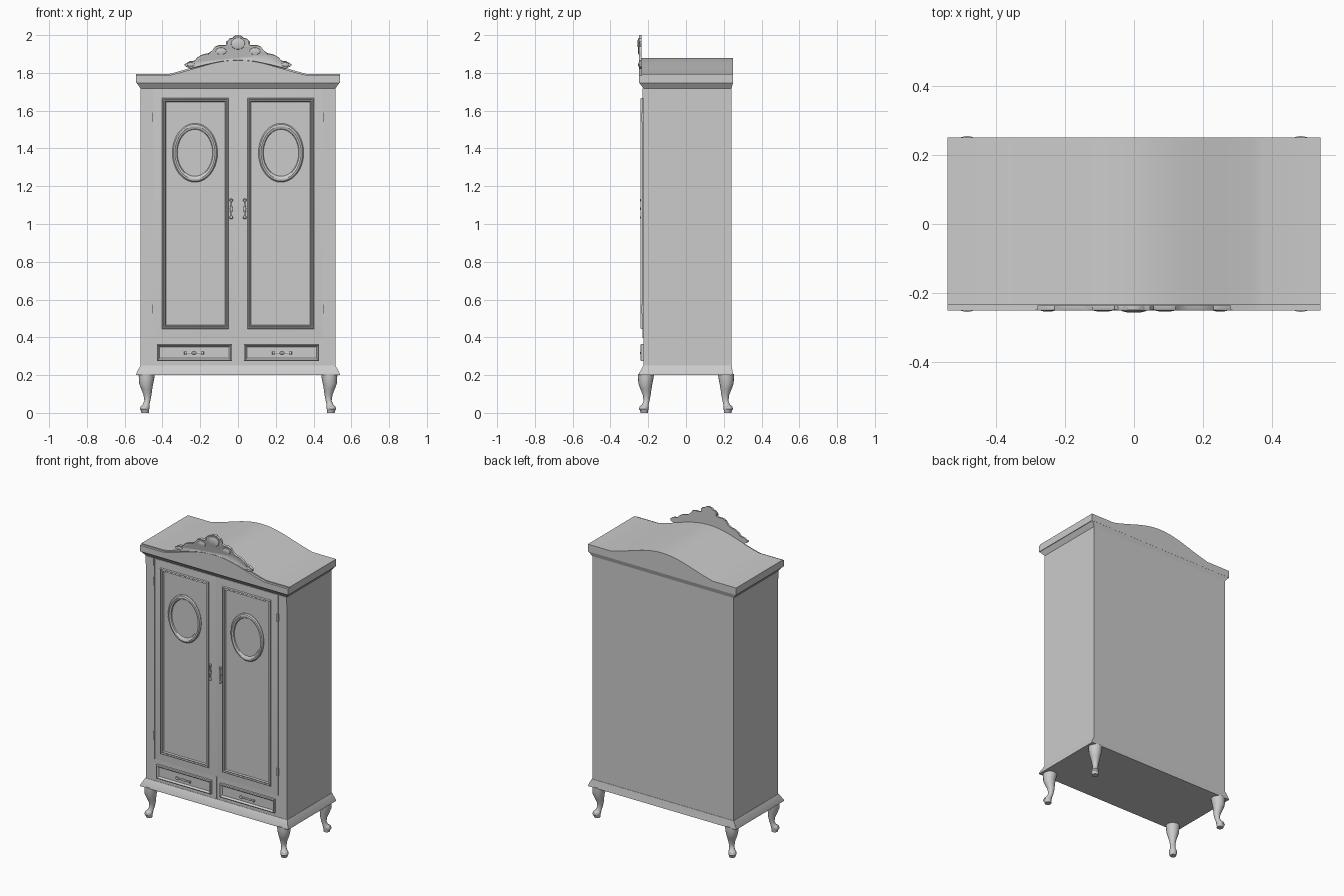
import bpy, bmesh, math
from mathutils import Vector

if "Cube" in bpy.data.objects:
    bpy.data.objects.remove(bpy.data.objects["Cube"], do_unlink=True)

grey = bpy.data.materials.new("plain grey")
grey.use_nodes = True
COLOUR = (0.6, 0.6, 0.6, 1)
grey.diffuse_color = COLOUR
grey.node_tree.nodes["Principled BSDF"].inputs["Base Color"].default_value = COLOUR
parts = []


def loft(name, loops):
    """Closed solid through matching loops of points, capped at both ends."""
    bm = bmesh.new()
    rings = [[bm.verts.new(p) for p in loop] for loop in loops]
    n = len(rings[0])
    for a, b in zip(rings, rings[1:]):
        for i in range(n):
            j = (i + 1) % n
            bm.faces.new((a[i], a[j], b[j], b[i]))
    bm.faces.new(rings[0])
    bm.faces.new(rings[-1])
    bmesh.ops.recalc_face_normals(bm, faces=bm.faces)
    mesh = bpy.data.meshes.new(name)
    bm.to_mesh(mesh)
    bm.free()
    ob = bpy.data.objects.new(name, mesh)
    bpy.context.collection.objects.link(ob)
    mesh.materials.append(grey)
    parts.append(ob)
    return ob


def level(z, hx, y0, y1):
    return [(-hx, y0, z), (hx, y0, z), (hx, y1, z), (-hx, y1, z)]


def prism(name, outline, y0, y1):
    return loft(name, [[(x, y, z) for x, z in outline] for y in (y0, y1)])


def box(name, x0, x1, y0, y1, z0, z1):
    return prism(name, [(x0, z0), (x1, z0), (x1, z1), (x0, z1)], y0, y1)


def panel(name, x0, x1, z0, z1, steps):
    """Mitred frame and panel, from (inset, y) steps."""
    return loft(name, [[(x0 + i, y, z0 + i), (x1 - i, y, z0 + i),
                        (x1 - i, y, z1 - i), (x0 + i, y, z1 - i)] for i, y in steps])


def oval(name, cx, cz, steps, n=40):
    """Oval moulding, from (half width, half height, y) steps."""
    angles = [math.tau * k / n for k in range(n)]
    return loft(name, [[(cx + rx * math.cos(a), y, cz + rz * math.sin(a)) for a in angles]
                       for rx, rz, y in steps])


def handle(name, cx, cz, half, upright):
    """Turned pull with two end bosses and a swollen grip."""
    steps = [(-1, .004), (-.93, .009), (-.8, .009), (-.7, .005), (-.3, .005), (0, .008)]
    steps += [(-t, r) for t, r in reversed(steps[:-1])]
    loops = []
    for t, r in steps:
        ring = []
        for k in range(10):
            a = math.tau * k / 10
            u, v = r * math.cos(a), -.237 + .8 * r * math.sin(a)
            ring.append((cx + u, v, cz + t * half) if upright else (cx + t * half, v, cz + u))
        loops.append(ring)
    return loft(name, loops)


def arch(x, base, peak):
    t = min(abs(x) / .37, 1)
    return base + (peak - base) * (.25 * (1 + math.cos(math.pi * t)) + .5 * (1 - t * t))


def arch_outline(half, z0, base, peak):
    xs = [half] + [.37 - .74 * k / 32 for k in range(33)] + [-half]
    return [(-half, z0), (half, z0)] + [(x, arch(x, base, peak)) for x in xs]


# Carcass, skirt and cornice
loft("carcass", [level(z, .515, -.224, .24) for z in (.24, 1.73)])
loft("skirt", [level(.2, .54, -.25, .25), level(.21, .538, -.248, .248),
               level(.25, .517, -.226, .242)])
loft("cornice_moulding", [level(1.717, .515, -.225, .24), level(1.748, .538, -.248, .25)])
prism("arched_top", arch_outline(.54, 1.746, 1.793, 1.88), -.235, .25)
prism("cornice_front", arch_outline(.54, 1.746, 1.786, 1.867), -.25, -.234)

# Doors, drawers and their fittings, mirrored left and right
for side, s in (("left", 1), ("right", -1)):
    def span(a, b):
        return sorted((s * a, s * b))

    panel(side + "_door", *span(.002, .45), .396, 1.715,
          [(0, -.21), (0, -.227), (.047, -.231), (.05, -.24), (.055, -.241), (.059, -.235),
           (.064, -.237), (.068, -.227)])
    oval(side + "_oval_frame", s * .228, 1.377,
         [(.12, .156, -.22), (.12, .156, -.231), (.114, .15, -.238), (.106, .14, -.24),
          (.096, .128, -.235), (.093, .124, -.229)])
    handle(side + "_door_handle", s * .036, 1.08, .054, True)
    panel(side + "_drawer", *span(.033, .43), .275, .365,
          [(0, -.21), (0, -.238), (.006, -.241), (.012, -.234), (.015, -.23)])
    handle(side + "_drawer_handle", s * .233, .317, .054, False)
    box(side + "_corner_block", *span(.455, .513), -.23, -.22, 1.665, 1.718)
    box(side + "_stile_bead", *span(.447, .453), -.229, -.22, .396, 1.715)
    for where, z in (("lower", .55), ("upper", 1.565)):
        box(f"{side}_{where}_hinge", *span(.445, .455), -.235, -.22, z - .025, z + .025)
box("drawer_divider", -.002, .002, -.226, -.22, .25, .396)

# Carved crest: mirrored outline with a rounded front
half = [(0, 2), (.018, 1.996), (.03, 1.985), (.046, 1.982), (.056, 1.966), (.054, 1.952),
        (.07, 1.947), (.1, 1.948), (.12, 1.94), (.132, 1.922), (.155, 1.905), (.19, 1.897),
        (.215, 1.882), (.23, 1.865), (.255, 1.862), (.28, 1.847), (.278, 1.834),
        (.25, 1.822), (.18, 1.84), (.09, 1.859), (0, 1.866)]
outline = half + [(-x, z) for x, z in reversed(half[1:-1])]


def shrunk(d):
    pts = [Vector(p) for p in outline]
    result = []
    for k, p in enumerate(pts):
        t = (pts[(k + 1) % len(pts)] - pts[k - 1]).normalized()
        result.append((p.x - d * -t.y * -1, p.y - d * t.x))
    return result


loft("crest", [[(x, y, z) for x, z in shrunk(d)]
               for d, y in ((0, -.236), (0, -.246), (.003, -.25), (.008, -.248))])

# Crest relief: shell and leaf scrolls
oval("crest_shell", 0, 1.955, [(.04, .034, -.24), (.036, .03, -.252), (.02, .017, -.256)], 16)
for s in (1, -1):
    oval("crest_inner_leaf", s * .09, 1.915,
         [(.032, .022, -.24), (.027, .018, -.251), (.012, .008, -.254)], 16)
    oval("crest_outer_scroll", s * .25, 1.844,
         [(.024, .013, -.24), (.02, .01, -.251), (.008, .004, -.254)], 16)

# Cabriole legs: (height, outward shift, radius)
leg = [(.205, 0, .043), (.185, .001, .041), (.155, .003, .037), (.125, 0, .029),
       (.095, -.004, .021), (.065, -.003, .016), (.045, .003, .017), (.034, .009, .024),
       (.02, .012, .025), (.012, .01, .021), (0, .009, .02)]
for sx, left in ((1, "left"), (-1, "right")):
    for sy, front in ((1, "back"), (-1, "front")):
        loft(f"{front}_{left}_leg",
             [[(sx * (.483 + d) + r * math.cos(math.tau * k / 16),
                sy * (.212 + d) + r * math.sin(math.tau * k / 16), z) for k in range(16)]
              for z, d, r in leg])

# Smooth the curved parts while keeping crisp joinery
bpy.ops.object.select_all(action="DESELECT")
for ob in parts:
    ob.select_set(True)
bpy.context.view_layer.objects.active = parts[0]
bpy.ops.object.shade_smooth_by_angle(angle=math.radians(30))
